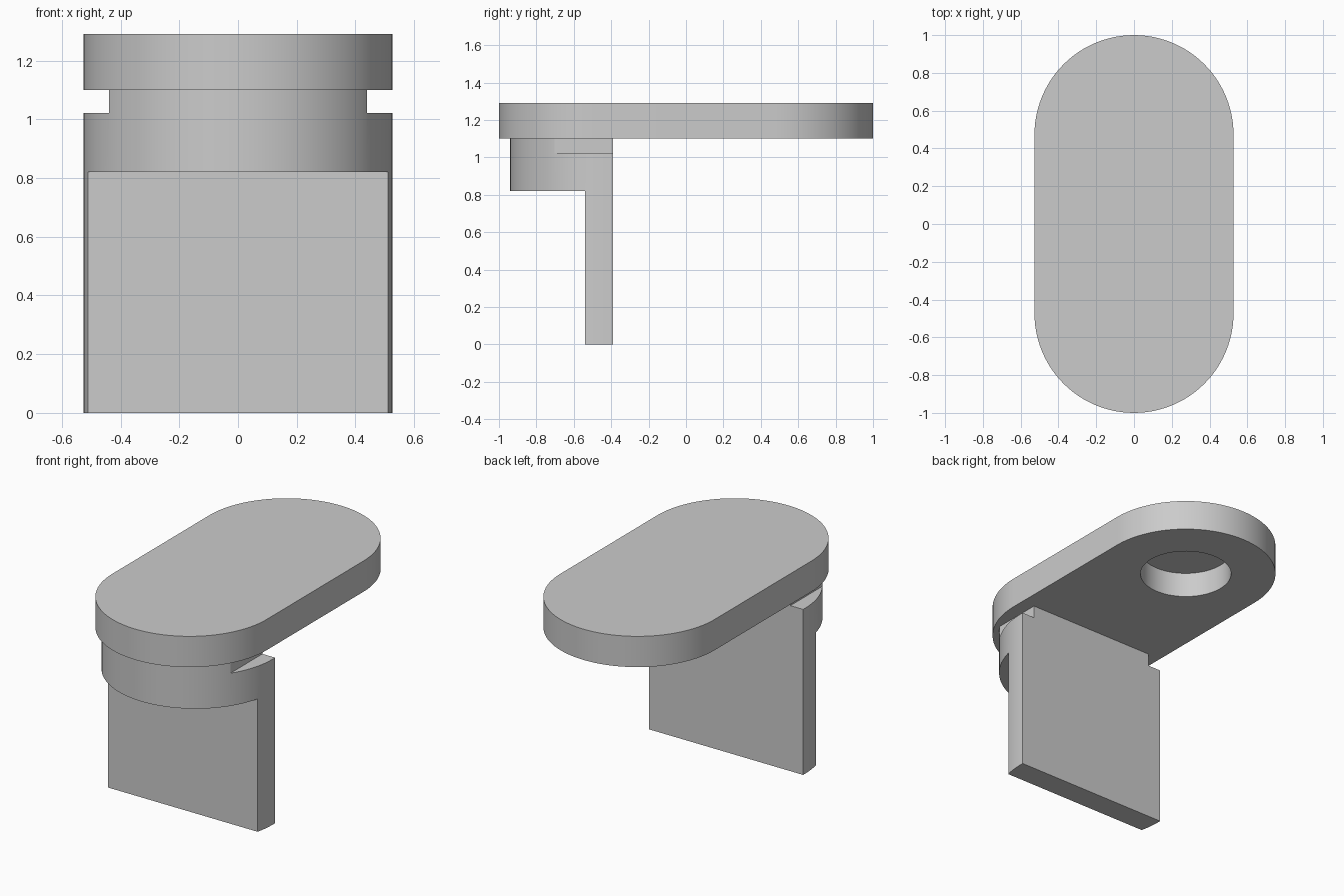
import bpy, bmesh
from math import sin, cos, pi, radians

cube = bpy.data.objects.get("Cube")
if cube:
    bpy.data.objects.remove(cube, do_unlink=True)

R = 0.527          # shared end radius
PLATE_Z = 1.10     # underside of the plate
TOP_Z = 1.29

grey = bpy.data.materials.new("plain grey")
grey.use_nodes = True
colour = (0.6, 0.6, 0.6, 1)
grey.diffuse_color = colour
grey.node_tree.nodes["Principled BSDF"].inputs["Base Color"].default_value = colour


def arc(cy, start, end, r=R, steps=48):
    return [(r * cos(start + (end - start) * i / steps),
             cy + r * sin(start + (end - start) * i / steps))
            for i in range(steps + 1)]


def prism(name, outline, z0, z1):
    """Extrude a flat outline from z0 up to z1."""
    bm = bmesh.new()
    base = bm.faces.new([bm.verts.new((x, y, z0)) for x, y in outline])
    out = bmesh.ops.extrude_face_region(bm, geom=[base])
    verts = [v for v in out["geom"] if isinstance(v, bmesh.types.BMVert)]
    bmesh.ops.translate(bm, verts=verts, vec=(0, 0, z1 - z0))
    bmesh.ops.recalc_face_normals(bm, faces=bm.faces)
    mesh = bpy.data.meshes.new(name)
    bm.to_mesh(mesh)
    bm.free()
    mesh.materials.append(grey)
    obj = bpy.data.objects.new(name, mesh)
    bpy.context.collection.objects.link(obj)
    return obj


def box(name, x0, x1, y0, y1, z0, z1):
    return prism(name, [(x0, y0), (x1, y0), (x1, y1), (x0, y1)], z0, z1)


def activate(obj):
    bpy.ops.object.select_all(action='DESELECT')
    obj.select_set(True)
    bpy.context.view_layer.objects.active = obj


def cut(obj, cutter):
    mod = obj.modifiers.new("cut", 'BOOLEAN')
    mod.operation = 'DIFFERENCE'
    mod.solver = 'EXACT'
    mod.object = cutter
    activate(obj)
    bpy.ops.object.modifier_apply(modifier=mod.name)
    bpy.data.objects.remove(cutter, do_unlink=True)


# Rounded top plate with a blind round socket underneath
end = 1 - R
plate = prism("top_plate", arc(end, 0, pi) + arc(-end, pi, 2 * pi), PLATE_Z, TOP_Z)
socket = arc(end, 0, 2 * pi, r=0.266, steps=64)[:-1]
cut(plate, prism("socket_cutter", socket, PLATE_Z - 0.1, PLATE_Z + 0.157))

# Round-fronted collar and flat leg, carved from one D-shaped column
column = [(-R, -0.39)] + arc(-0.413, pi, 2 * pi) + [(R, -0.39)]
leg = prism("collar_and_leg", column, 0, PLATE_Z)
cut(leg, box("leg_front_cutter", -1, 1, -1.2, -0.54, -0.1, 0.82))

# Side notches just under the plate
for side in (-1, 1):
    x0, x1 = sorted((side * 0.44, side))
    cut(leg, box("notch_cutter", x0, x1, -1.2, 0, 1.022, 1.2))

for obj in (plate, leg):
    activate(obj)
    bpy.ops.object.shade_smooth_by_angle(angle=radians(30))
